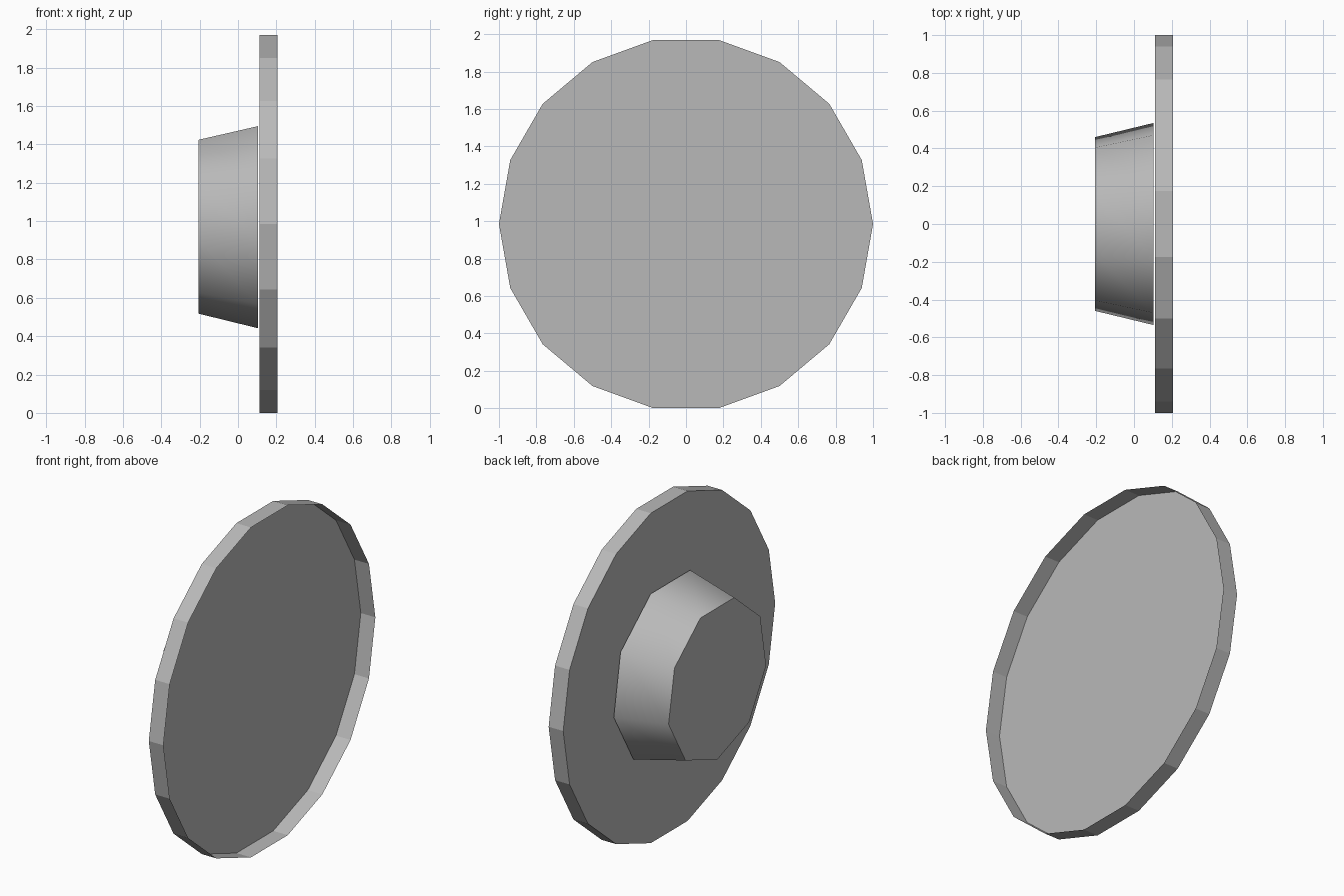
import bpy
import bmesh
from math import cos, sin, pi, radians

cube = bpy.data.objects.get("Cube")
if cube:
    bpy.data.objects.remove(cube, do_unlink=True)

# Single plain grey
grey = bpy.data.materials.new("plain_grey")
grey.use_nodes = True
colour = (0.485, 0.485, 0.485, 1)
grey.diffuse_color = colour
grey.node_tree.nodes["Principled BSDF"].inputs["Base Color"].default_value = colour

disc_radius = 1.0
axis_height = disc_radius * cos(pi / 18)


def cup(name, sides, start, closed_ring, open_ring):
    """Open shell along x, capped at one end; each ring is (x, radius)."""
    bm = bmesh.new()
    loops = []
    for x, radius in (closed_ring, open_ring):
        angles = [start + 2 * pi * i / sides for i in range(sides)]
        loops.append([bm.verts.new((x, radius * cos(a), axis_height + radius * sin(a)))
                      for a in angles])
    cap, rim = loops
    # Wound so that the cap faces -x and the walls face outwards
    bm.faces.new(reversed(cap))
    for i in range(sides):
        j = (i + 1) % sides
        bm.faces.new((cap[i], cap[j], rim[j], rim[i]))
    mesh = bpy.data.meshes.new(name)
    bm.to_mesh(mesh)
    bm.free()
    mesh.materials.append(grey)
    obj = bpy.data.objects.new(name, mesh)
    bpy.context.collection.objects.link(obj)
    return obj


# Wide flat-shaded shallow pan, open towards +x
cup("disc", 18, 0, (0.111, disc_radius), (0.207, disc_radius))

# Tapered nine-sided hub with a flat on top and a corner below, smooth around its side
hub = cup("hub", 9, -pi / 2, (-0.207, 0.467), (0.103, 0.543))
bpy.ops.object.select_all(action="DESELECT")
hub.select_set(True)
bpy.context.view_layer.objects.active = hub
bpy.ops.object.shade_smooth_by_angle(angle=radians(60))
